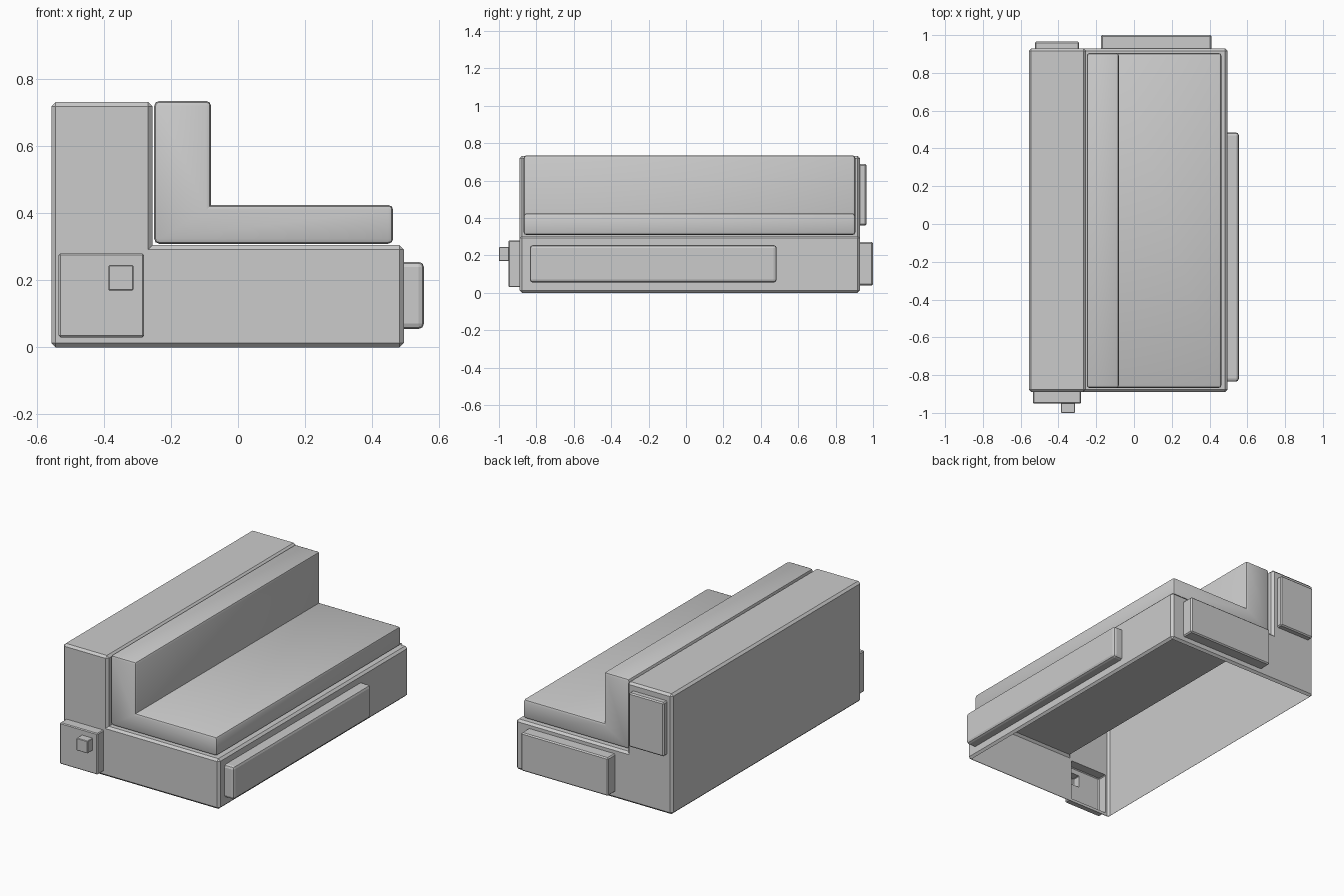
import bpy
import bmesh

if "Cube" in bpy.data.objects:
    bpy.data.objects.remove(bpy.data.objects["Cube"])


def prism(name, profile, y0, y1, bevel, segments=1):
    """Extrude an xz profile from y0 to y1 and bevel its convex edges."""
    bm = bmesh.new()
    face = bm.faces.new([bm.verts.new((x, y0, z)) for x, z in profile])
    ext = bmesh.ops.extrude_face_region(bm, geom=[face])
    new_verts = [g for g in ext["geom"] if isinstance(g, bmesh.types.BMVert)]
    bmesh.ops.translate(bm, vec=(0, y1 - y0, 0), verts=new_verts)
    bmesh.ops.recalc_face_normals(bm, faces=bm.faces)
    bm.normal_update()
    convex = [e for e in bm.edges if e.is_convex]
    bmesh.ops.bevel(bm, geom=convex, offset=bevel, segments=segments,
                    profile=0.5, affect='EDGES', clamp_overlap=True)
    bmesh.ops.recalc_face_normals(bm, faces=bm.faces)
    mesh = bpy.data.meshes.new(name)
    bm.to_mesh(mesh)
    bm.free()
    obj = bpy.data.objects.new(name, mesh)
    bpy.context.collection.objects.link(obj)
    return obj


def box(name, x, y, z, bevel, segments=1):
    profile = [(x[0], z[0]), (x[1], z[0]), (x[1], z[1]), (x[0], z[1])]
    return prism(name, profile, y[0], y[1], bevel, segments)


def ell(x0, x1, z0, z1, x_step, z_step):
    return [(x0, z0), (x1, z0), (x1, z_step), (x_step, z_step), (x_step, z1), (x0, z1)]


def activate(obj):
    bpy.ops.object.select_all(action='DESELECT')
    obj.select_set(True)
    bpy.context.view_layer.objects.active = obj


# L-shaped frame
frame = prism("frame", ell(-0.557, 0.495, 0, 0.732, -0.255, 0.305), -0.89, 0.93, 0.013)

# Raised panels, starting inside the frame so that they merge with it
panels = [
    box("front_panel", (0.44, 0.555), (-0.835, 0.485), (0.055, 0.255), 0.016, 2),
    box("end_panel", (-0.535, -0.28), (-0.95, -0.84), (0.03, 0.28), 0.005),
    box("end_knob", (-0.387, -0.312), (-1.0, -0.92), (0.17, 0.245), 0.003),
    box("far_lower_panel", (-0.175, 0.41), (0.88, 1.0), (0.04, 0.272), 0.007),
    box("far_upper_panel", (-0.525, -0.29), (0.88, 0.965), (0.36, 0.688), 0.007),
]
for panel in panels:
    activate(frame)
    union = frame.modifiers.new("union", 'BOOLEAN')
    union.operation = 'UNION'
    union.solver = 'EXACT'
    union.object = panel
    bpy.ops.object.modifier_apply(modifier=union.name)
    bpy.data.objects.remove(panel)

# Open the underside, leaving a hollow shell
bm = bmesh.new()
bm.from_mesh(frame.data)
bm.normal_update()
under = [f for f in bm.faces if f.normal.z < -0.99 and f.calc_center_median().z < 0.002]
bmesh.ops.delete(bm, geom=under, context='FACES')
bm.to_mesh(frame.data)
bm.free()

# L-shaped cushion: seat and backrest in one piece
cushion = prism("cushion", ell(-0.25, 0.463, 0.309, 0.735, -0.08, 0.425),
                -0.868, 0.905, 0.015, 2)
activate(cushion)
bpy.ops.object.shade_smooth_by_angle()
